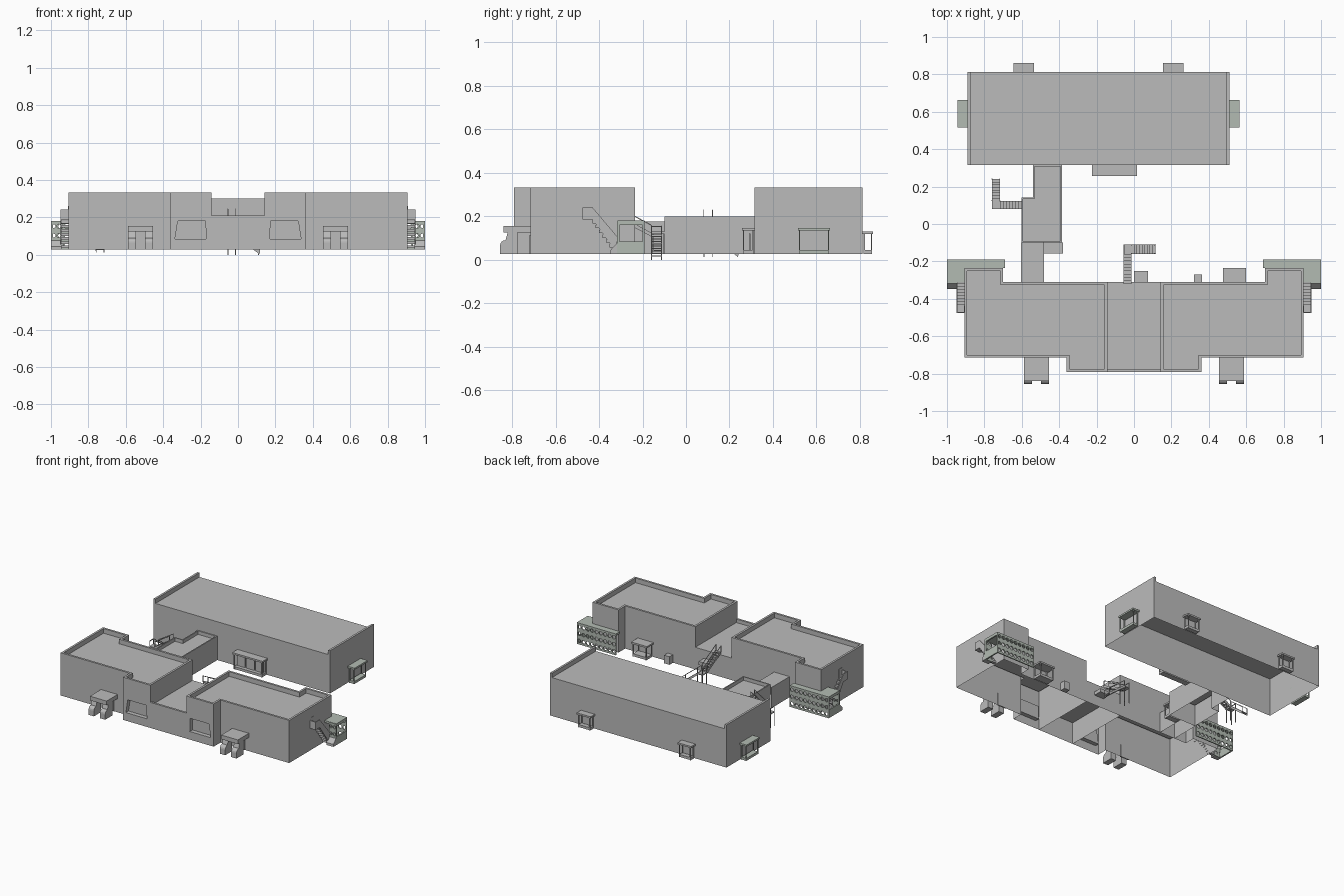
import bpy, bmesh, math
from mathutils import Vector as V

if "Cube" in bpy.data.objects:
    bpy.data.objects.remove(bpy.data.objects["Cube"])

G = 0.027  # ground line of the buildings


def material(name, c):
    m = bpy.data.materials.new(name)
    m.diffuse_color = (*c, 1)
    m.use_nodes = True
    m.node_tree.nodes["Principled BSDF"].inputs["Base Color"].default_value = m.diffuse_color
    return m


GREY = material("plain_grey", (0.5, 0.5, 0.5))
TRIM = material("greenish_grey_trim", (0.45, 0.5, 0.45))


def mesh(name, faces, mat=GREY, s=1):
    """Object from a list of polygons; s=-1 mirrors it in x."""
    bm = bmesh.new()
    for f in faces:
        bm.faces.new([bm.verts.new((s * p[0], p[1], p[2])) for p in f])
    bmesh.ops.remove_doubles(bm, verts=bm.verts, dist=1e-5)
    bmesh.ops.recalc_face_normals(bm, faces=bm.faces)
    me = bpy.data.meshes.new(name)
    bm.to_mesh(me)
    bm.free()
    me.materials.append(mat)
    ob = bpy.data.objects.new(name, me)
    bpy.context.collection.objects.link(ob)
    return ob


def box_faces(x0, x1, y0, y1, z0, z1):
    p = [(x, y, z) for x in (x0, x1) for y in (y0, y1) for z in (z0, z1)]
    return [[p[i] for i in q] for q in ((0, 1, 3, 2), (4, 6, 7, 5), (0, 4, 5, 1),
                                        (2, 3, 7, 6), (0, 2, 6, 4), (1, 5, 7, 3))]


def boxes(name, specs, mat=GREY, s=1):
    return mesh(name, [f for b in specs for f in box_faces(*b)], mat, s)


def prism_faces(pts, x0, x1):
    a, b = [(x0, *p) for p in pts], [(x1, *p) for p in pts]
    n = len(pts)
    return [a, b[::-1]] + [[a[i], a[(i + 1) % n], b[(i + 1) % n], b[i]] for i in range(n)]


def shell(name, poly, zroof, ztop=0, t=0, skip=(), s=1, extra=()):
    """Walls open below, a flat roof and, where t > 0, a parapet ring."""
    n, fs = len(poly), list(extra)
    nrm = []
    for i in range(n):
        d = (V(poly[(i + 1) % n]) - V(poly[i])).normalized()
        nrm.append(V((-d.y, d.x)) * t)
    inner = [V(poly[i]) + nrm[i - 1] + nrm[i] for i in range(n)]
    top = ztop if t else zroof
    for i in range(n):
        j = (i + 1) % n
        a, b, c, d = poly[i], poly[j], inner[j], inner[i]
        if i not in skip:
            fs.append([(*a, G), (*b, G), (*b, top), (*a, top)])
        if t:
            fs.append([(*a, top), (*b, top), (*c, top), (*d, top)])
            fs.append([(*d, top), (*c, top), (*c, zroof), (*d, zroof)])
    fs.append([(*p, zroof) for p in inner])
    return mesh(name, fs, GREY, s)


def window_wall(x0, x1, z0, z1, inner, y, depth):
    """Wall panel with a recessed window."""
    o = [(x0, y, z0), (x1, y, z0), (x1, y, z1), (x0, y, z1)]
    i = [(x, y, z) for x, z in inner]
    k = [(x, y + depth, z) for x, z in inner]
    fs = [k]
    for a in range(4):
        b = (a + 1) % 4
        fs += [[o[a], o[b], i[b], i[a]], [i[a], i[b], k[b], k[a]]]
    return fs


def screen(name, x0, x1, z0, z1, y, nx, nz, s):
    """Screen wall pierced by rows of round holes."""
    w, h, fs = (x1 - x0) / nx, (z1 - z0) / nz, []
    r = min(w, h) * 0.38
    for ix in range(nx):
        for iz in range(nz):
            cx, cz = x0 + (ix + .5) * w, z0 + (iz + .5) * h
            ring = []
            for k in range(16):
                c, q = math.cos(k * math.pi / 8), math.sin(k * math.pi / 8)
                m = max(abs(c), abs(q))
                ring.append(((cx + c / m * w / 2, y, cz + q / m * h / 2),
                             (cx + c * r, y, cz + q * r)))
            for k in range(16):
                (a, b), (c, d) = ring[k], ring[(k + 1) % 16]
                fs.append([a, c, d, b])
    ob = mesh(name, fs, TRIM, s)
    m = ob.modifiers.new("thickness", 'SOLIDIFY')
    m.thickness, m.offset = 0.008, 0


def canopy(name, x0, x1, y0, y1, z, mat=GREY, s=1):
    """Flat canopy on four thin posts above a low step."""
    p, e = 0.006, 0.008
    sp = [(x0, x1, y0, y1, z - .012, z), (x0 + e, x1 - e, y0 + e, y1 - e, G, G + .018)]
    for x in (x0 + e, x1 - e - p):
        for y in (y0 + e / 2, y1 - e / 2 - p):
            sp.append((x, x + p, y, y + p, G, z - .012))
    boxes(name, sp, mat, s)


def flight(name, a, b, width, n):
    """Open stair from a up to b with stringers, handrails and posts."""
    a, b = V(a), V(b)
    d = b - a
    run = V((d.x, d.y, 0)).normalized()
    side = V((-run.y, run.x, 0)) * width / 2
    half = V((abs(d.x), abs(d.y), 0)) / n / 2 + V((abs(side.x), abs(side.y), 0))
    fs = []
    for i in range(n):
        c = a + d * (i + .5) / n
        fs += box_faces(c.x - half.x, c.x + half.x, c.y - half.y, c.y + half.y, c.z, c.z + .005)
    for k in (-1, 1):
        for lo, hi in ((-.008, .01), (.042, .047)):
            ends = [(p + side * k * q, lo, hi) for p in (a, b) for q in (1, .88)]
            p = [e + V((0, 0, h)) for e, l, u in ends for h in (l, u)]
            fs += [[p[i] for i in q] for q in ((0, 1, 3, 2), (4, 6, 7, 5), (0, 4, 5, 1),
                                               (2, 3, 7, 6), (0, 2, 6, 4), (1, 5, 7, 3))]
        for p in (a, b):
            q = p + side * k * .94
            fs += box_faces(q.x - .002, q.x + .002, q.y - .002, q.y + .002, q.z, q.z + .045)
    mesh(name, fs)


# Front building: mirrored tall wings and a lower middle
wing = [(.143, -.79), (.36, -.79), (.36, -.715), (.907, -.715),
        (.907, -.235), (.7, -.235), (.7, -.31), (.143, -.31)]
win = [(.17, .085), (.337, .085), (.322, .18), (.174, .18)]
for s, side in ((1, "right"), (-1, "left")):
    shell(side + "_wing", wing, .30, .333, .015, (0,), s,
          window_wall(.143, .36, G, .333, win, -.79, .03))

    # Entrance porch with rounded wing walls
    arc = [(-.83 - .025 * math.cos(k * math.pi / 8), .065 + .025 * math.sin(k * math.pi / 8))
           for k in range(5)]
    pier = [(-.775, G), (-.855, G)] + arc + [(-.82, .125), (-.775, .125)]
    mesh(side + "_porch_piers", prism_faces(pier, .455, .497) + prism_faces(pier, .545, .587), GREY, s)
    boxes(side + "_porch_canopy", [(.455, .587, -.84, -.715, .125, .155)], GREY, s)
    boxes(side + "_porch_door", [(.485, .557, -.72, -.712, G, .115)], GREY, s)

    # Perforated walkway wrapped round the rear corner
    screen(side + "_rear_screen", .69, 1, G, .178, -.194, 9, 3, s)
    screen(side + "_front_screen", .945, 1, G, .178, -.314, 2, 3, s)
    boxes(side + "_walkway_roof", [(.69, .998, -.236, -.19, .165, .18),
                                   (.905, .998, -.314, -.236, .165, .18)], TRIM, s)
    boxes(side + "_walkway_side_wall", [(.99, 1, -.314, -.19, G, .085), (.99, 1, -.314, -.19, .16, .18),
                                        (.99, 1, -.314, -.306, .085, .16),
                                        (.99, 1, -.2, -.19, .085, .16)], TRIM, s)
    mesh(side + "_walkway_step", prism_faces([(-.314, G), (-.347, G), (-.347, .045), (-.314, .08)],
                                             .945, 1), GREY, s)

    # Side stair rising forward along the wall
    guard = [(-.325, .04), (-.43, .185), (-.477, .185), (-.477, .241), (-.43, .241), (-.315, .105)]
    mesh(side + "_stair_guard", prism_faces(guard, .944, .95), GREY, s)
    steps = [(.905, .946, -.335 - .016 * i, -.315 - .016 * i, .035 + .022 * i, .05 + .022 * i)
             for i in range(7)]
    steps += [(.905, .946, -.477, -.43, .185, .193), (.905, .95, -.477, -.471, .185, .241)]
    boxes(side + "_stair_steps", steps, GREY, s)
    boxes(side + "_stair_door", [(.905, .91, -.47, -.435, .193, .26)], GREY, s)

shell("middle_hall", [(-.143, -.79), (.143, -.79), (.143, -.31), (-.143, -.31)], .185, skip=(1, 3))
boxes("middle_parapet", [(-.143, .143, -.79, -.775, .185, .21)])

# Rear building with raised end walls
shell("rear_building", [(-.89, .315), (.51, .315), (.51, .812), (-.89, .812)], .302)
boxes("rear_end_parapets", [(-.89, -.875, .315, .812, .302, .333), (.495, .51, .315, .812, .302, .333)])

# Canopies over the rear building doors
canopy("rear_canopy_left", -.643, -.535, .812, .86, .13)
canopy("rear_canopy_right", .155, .265, .812, .86, .13)
canopy("end_canopy_right", .51, .565, .515, .662, .146, TRIM)
canopy("end_canopy_left", -.945, -.89, .515, .662, .146, TRIM)
canopy("loading_canopy", -.225, .015, .257, .315, .146)
boxes("loading_canopy_panels", [(-.212 + .074 * i, -.148 + .074 * i, .29, .296, .045, .12)
                                for i in range(3)])

# Link between the two buildings
shell("link_hall", [(-.602, -.1), (-.385, -.1), (-.385, .315), (-.54, .315), (-.54, .142), (-.602, .142)],
      .175, .2, .008, (2,))
shell("link_passage", [(-.605, -.31), (-.482, -.31), (-.482, -.1), (-.605, -.1)], .175, skip=(0, 2))
canopy("link_canopy", -.482, -.38, -.157, -.1, .13)

# Courtyard door canopy and service boxes
canopy("courtyard_canopy", .475, .6, -.31, -.235, .13)
boxes("service_box", [(.32, .363, -.31, -.27, G, .085)])
boxes("stair_door_hood", [(0, .075, -.31, -.25, .1, .125)])

# Middle courtyard stair: lower flight, landing, upper flight
flight("middle_lower_flight", (.115, -.135, .01), (-.012, -.135, .11), .05, 9)
boxes("middle_landing", [(-.055, -.012, -.16, -.11, .11, .116)] +
      [(x, x + .004, y, y + .004, 0, .155) for x in (-.055, -.016) for y in (-.16, -.114)] +
      [(.108, .112, y, y + .004, 0, .03) for y in (-.16, -.114)] +
      [(-.055, -.051, -.16, -.11, .15, .155)])
flight("middle_upper_flight", (-.034, -.16, .115), (-.034, -.32, .2), .042, 9)

# Left courtyard stair up to the link roof
flight("left_lower_flight", (-.738, .24, .02), (-.738, .125, .11), .044, 8)
boxes("left_landing", [(-.76, -.715, .08, .125, .11, .116)] +
      [(x, x + .004, y, y + .004, .012, .155) for x in (-.76, -.719) for y in (.08, .121)] +
      [(-.76, -.756, .08, .125, .15, .155)])
flight("left_upper_flight", (-.715, .102, .115), (-.6, .102, .185), .044, 7)
